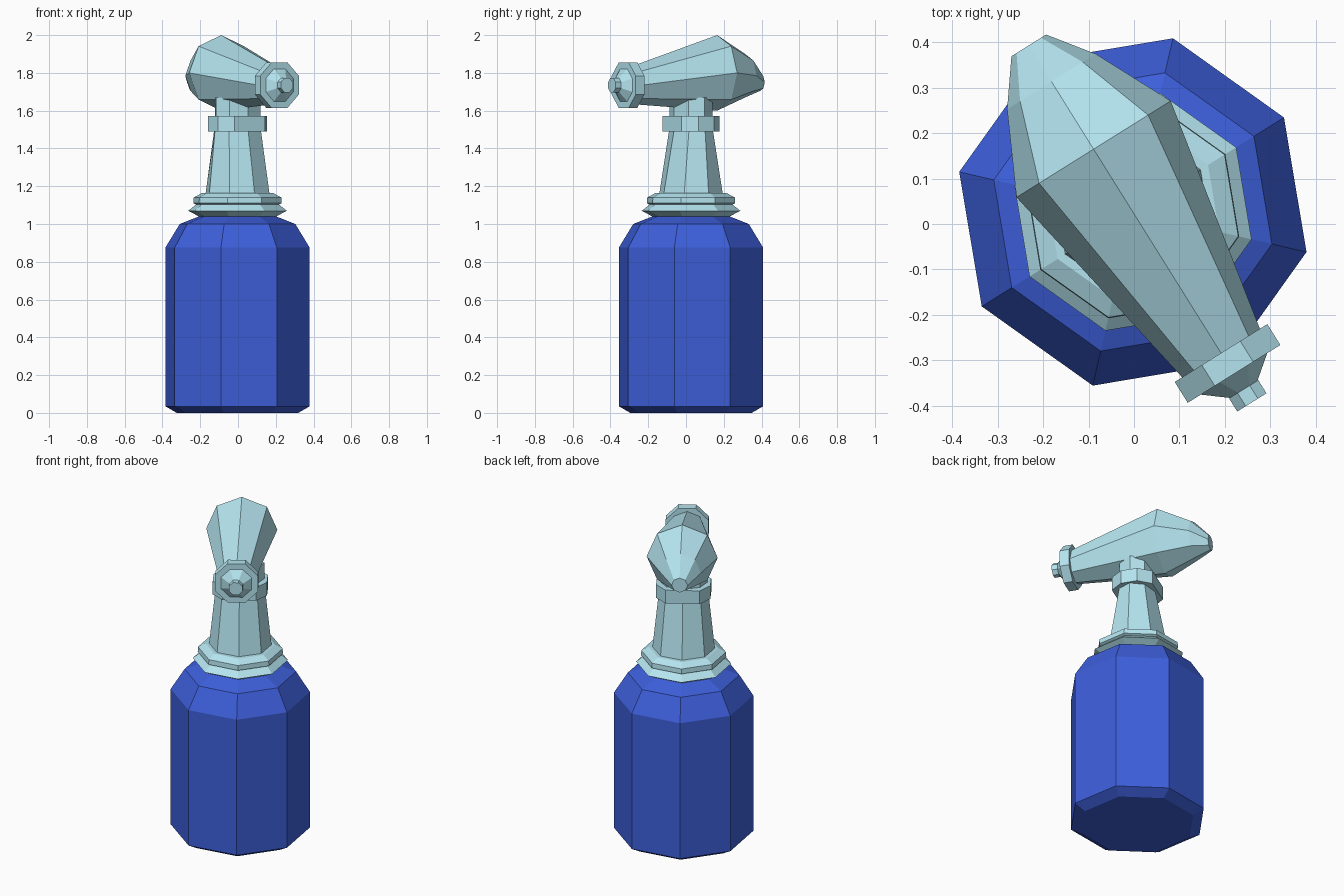
import bpy, bmesh
from math import sin, cos, pi, radians
from mathutils import Matrix

if "Cube" in bpy.data.objects:
    bpy.data.objects.remove(bpy.data.objects["Cube"])

# Everything is built facing -y, then turned to the model's diagonal stance
STANCE = Matrix.Translation((-0.0025, 0.0265, 0)) @ Matrix.Rotation(radians(32), 4, 'Z')


def material(name, rgb):
    m = bpy.data.materials.new(name)
    m.diffuse_color = (*rgb, 1)
    m.use_nodes = True
    m.node_tree.nodes["Principled BSDF"].inputs["Base Color"].default_value = m.diffuse_color
    return m


blue = material("bottle_blue", (0.047, 0.115, 0.71))
pale = material("pump_pale_blue", (0.46, 0.78, 0.87))


def loft(name, rings, mat):
    """Skin a list of equal-length vertex rings and cap both ends."""
    bm = bmesh.new()
    loops = [[bm.verts.new(p) for p in ring] for ring in rings]
    n = len(loops[0])
    for a, b in zip(loops, loops[1:]):
        for i in range(n):
            j = (i + 1) % n
            bm.faces.new((a[i], a[j], b[j], b[i]))
    bm.faces.new(loops[0])
    bm.faces.new(loops[-1])
    bmesh.ops.recalc_face_normals(bm, faces=bm.faces)
    bm.transform(STANCE)
    me = bpy.data.meshes.new(name)
    bm.to_mesh(me)
    bm.free()
    me.materials.append(mat)
    ob = bpy.data.objects.new(name, me)
    bpy.context.collection.objects.link(ob)
    return ob


def flat_ring(z, rx, ry=None):
    """Horizontal octagon with a corner pointing forward."""
    ry = rx if ry is None else ry
    return [(rx * cos(k * pi / 4), ry * sin(k * pi / 4), z) for k in range(8)]


def upright_ring(y, z, r, turn=0.0):
    """Octagon standing across the spray axis."""
    return [(r * cos(k * pi / 4 + turn), y, z + r * sin(k * pi / 4 + turn))
            for k in range(8)]


# Bottle body
loft("bottle", [flat_ring(z, r) for z, r in
     [(0, 0.33), (0.035, 0.392), (0.875, 0.392), (1.0, 0.314), (1.042, 0.205)]], blue)

# Stepped screw collar
loft("screw_collar", [flat_ring(z, r) for z, r in
     [(1.035, 0.2), (1.07, 0.268), (1.103, 0.225), (1.11, 0.24), (1.14, 0.238),
      (1.163, 0.195)]], pale)

# Tapering neck, flattened towards the top
loft("neck", [flat_ring(1.15, 0.177, 0.172), flat_ring(1.5, 0.14, 0.105)], pale)
loft("neck_top", [flat_ring(1.56, 0.135, 0.105), flat_ring(1.67, 0.135, 0.105)], pale)

# Chamfered band round the neck
corner = [(0.153, -0.048), (0.153, 0.048), (0.095, 0.12), (-0.095, 0.12),
          (-0.153, 0.048), (-0.153, -0.048), (-0.095, -0.12), (0.095, -0.12)]
loft("neck_band", [[(x, y, z) for x, y in corner] for z in (1.49, 1.572)], pale)

# Spray head, widest behind the neck
loft("spray_head", [upright_ring(y, z, r) for y, z, r in
     [(-0.37, 1.735, 0.1), (0.163, 1.8, 0.2), (0.338, 1.785, 0.115),
      (0.432, 1.75, 0.045)]], pale)

# Nozzle: flat-topped ring, cone and tip
loft("nozzle_ring", [upright_ring(y, 1.735, 0.13, pi / 8) for y in (-0.366, -0.42)], pale)
loft("nozzle_cone", [upright_ring(-0.415, 1.735, 0.1, pi / 8),
                     upright_ring(-0.462, 1.735, 0.036, pi / 8)], pale)
loft("nozzle_tip", [upright_ring(y, 1.735, 0.041, pi / 8) for y in (-0.46, -0.494)], pale)
